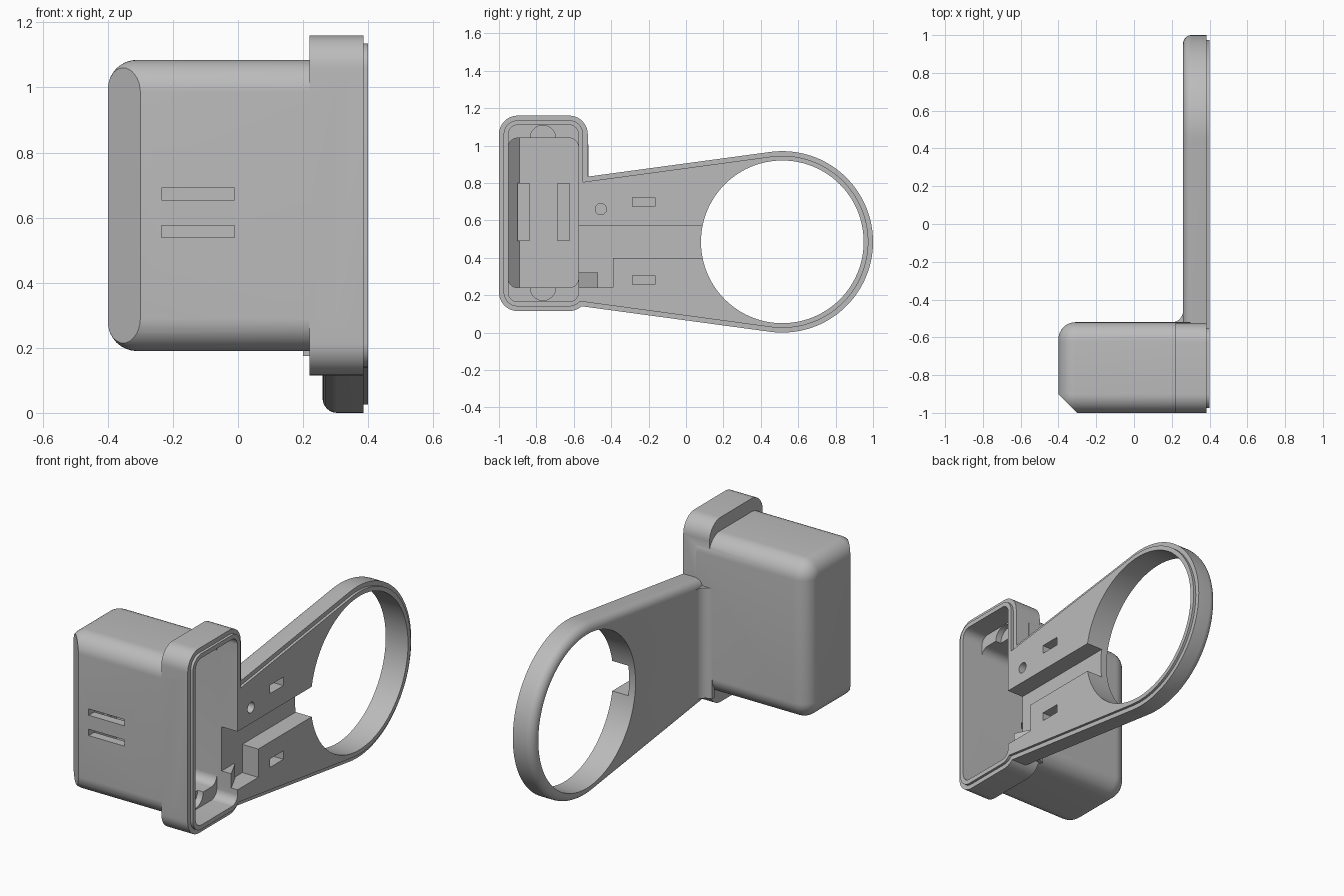
import bpy, bmesh
from math import sin, cos, pi, atan, radians
from mathutils import Vector

cube = bpy.data.objects.get("Cube")
if cube:
    bpy.data.objects.remove(cube, do_unlink=True)

grey = bpy.data.materials.new("light_grey")
grey.use_nodes = True
grey.diffuse_color = (0.5, 0.5, 0.5, 1)
grey.node_tree.nodes["Principled BSDF"].inputs["Base Color"].default_value = (0.5, 0.5, 0.5, 1)


def finish(name, bm):
    bmesh.ops.recalc_face_normals(bm, faces=bm.faces)
    mesh = bpy.data.meshes.new(name)
    bm.to_mesh(mesh)
    bm.free()
    mesh.materials.append(grey)
    ob = bpy.data.objects.new(name, mesh)
    bpy.context.collection.objects.link(ob)
    return ob


def loft(name, outline, layers, cut=None):
    """Stack copies of a y-z outline along x; each layer is (x, inset)."""
    bm = bmesh.new()
    rings = [[bm.verts.new((x, y, z)) for y, z in outline(inset)] for x, inset in layers]
    for a, b in zip(rings, rings[1:]):
        for i in range(len(a)):
            j = (i + 1) % len(a)
            bm.faces.new((a[i], a[j], b[j], b[i]))
    bm.faces.new(rings[0])
    bm.faces.new(rings[-1])
    if cut is not None:  # sloped corner where x + y falls below the limit
        geom = bm.verts[:] + bm.edges[:] + bm.faces[:]
        bmesh.ops.bisect_plane(bm, geom=geom, plane_co=(cut, 0, 0),
                               plane_no=(-1, -1, 0), clear_outer=True)
        bmesh.ops.holes_fill(bm, edges=[e for e in bm.edges if e.is_boundary], sides=0)
    return finish(name, bm)


def rounded(y0, y1, z0, z1, r, n=10):
    def outline(inset):
        rr = max(r - inset, 0.004)
        pts = []
        corners = ((y1, z1, -1, -1), (y0, z1, 1, -1), (y0, z0, 1, 1), (y1, z0, -1, 1))
        for k, (y, z, sy, sz) in enumerate(corners):
            cy, cz = y + sy * (inset + rr), z + sz * (inset + rr)
            for i in range(n + 1):
                a = (k + i / n) * pi / 2
                pts.append((cy + rr * cos(a), cz + rr * sin(a)))
        return pts
    return outline


RING_Y, RING_Z, RING_R = 0.515, 0.485, 0.485
TILT = radians(7.7)


def teardrop(inset, n=72):
    r = RING_R - inset
    sweep = pi / 2 + TILT
    pts = [(RING_Y + r * cos(a), RING_Z + r * sin(a))
           for a in (sweep * (2 * i / n - 1) for i in range(n + 1))]
    y_end = -0.6
    half = r * cos(TILT) - (RING_Y - r * sin(TILT) - y_end) * sin(TILT) / cos(TILT)
    return pts + [(y_end, RING_Z + half), (y_end, RING_Z - half)]


def circle(y, z, r, n=32):
    return lambda inset: [(y + r * cos(2 * pi * i / n), z + r * sin(2 * pi * i / n))
                          for i in range(n)]


def fillet_layers(x, r, n=8):
    return [(x + r * (1 - cos(a)), r * (1 - sin(a)))
            for a in (pi / 2 * i / n for i in range(n + 1))]


def box(name, x0, x1, y0, y1, z0, z1):
    return loft(name, lambda i: [(y0, z0), (y1, z0), (y1, z1), (y0, z1)], [(x0, 0), (x1, 0)])


def prism_z(name, pts, z0, z1):
    bm = bmesh.new()
    face = bm.faces.new([bm.verts.new((x, y, z0)) for x, y in pts])
    ext = bmesh.ops.extrude_face_region(bm, geom=[face])["geom"]
    verts = [v for v in ext if isinstance(v, bmesh.types.BMVert)]
    bmesh.ops.translate(bm, verts=verts, vec=Vector((0, 0, z1 - z0)))
    return finish(name, bm)


def combine(target, other, operation):
    mod = target.modifiers.new(operation.lower(), "BOOLEAN")
    mod.operation, mod.solver, mod.object = operation, "EXACT", other
    bpy.ops.object.select_all(action="DESELECT")
    bpy.context.view_layer.objects.active = target
    target.select_set(True)
    bpy.ops.object.modifier_apply(modifier=mod.name)
    bpy.data.objects.remove(other, do_unlink=True)


# Outer solids: deep housing, opening collar, arm with ring
RIM = [(0.385, 0), (0.385, 0.025), (0.4, 0.025)]
holder = loft("holder", rounded(-1, -0.52, 0.19, 1.085, 0.1),
              fillet_layers(-0.4, 0.09) + [(0.3, 0)], cut=-1.3)
collar = loft("collar", rounded(-1, -0.525, 0.115, 1.16, 0.1), [(0.22, 0)] + RIM)
arm = loft("arm", teardrop, fillet_layers(0.26, 0.045) + RIM)

# Concave fillet where the arm meets the housing
R = 0.06
curve = [(0.26 - R + R * sin(a), -0.52 + R - R * cos(a))
         for a in (pi / 2 * i / 8 for i in range(9))]
web = prism_z("web", curve + [(0.3, -0.46), (0.3, -0.54), (0.2, -0.54)], 0.175, 0.8)
for part in (collar, arm, web):
    combine(holder, part, "UNION")

# Hollows: housing, collar recess, ring hole
cuts = [
    loft("cavity", rounded(-0.95, -0.575, 0.24, 1.04, 0.05), [(-0.36, 0), (0.5, 0)], cut=-1.25),
    loft("recess", rounded(-1, -0.525, 0.115, 1.16, 0.1), [(0.27, 0.05), (0.5, 0.05)]),
    loft("ring_hole", circle(RING_Y, RING_Z, 0.435, 96), [(0, 0), (0.6, 0)]),
    # Cable channel and its wider entry
    box("channel", 0.3, 0.5, -0.6, 0.2, 0.4, 0.57),
    box("channel_entry", 0.3, 0.5, -0.6, -0.39, 0.24, 0.57),
    loft("peg_hole", circle(-0.455, 0.66, 0.03), [(0.32, 0), (0.5, 0)]),
]
# Arm slots, front vents, round pockets on the ledge
for z in (0.28, 0.6975):
    cuts.append(box("arm_slot", 0.32, 0.5, -0.285, -0.165, z - 0.024, z + 0.024))
for z in (0.5575, 0.6725):
    cuts.append(box("vent", -0.235, -0.01, -1.1, -0.9, z - 0.018, z + 0.018))
for z in (0.24, 1.04):
    cuts.append(loft("pocket", circle(-0.765, z, 0.068), [(0.235, 0), (0.5, 0)]))
for cutter in cuts:
    combine(holder, cutter, "DIFFERENCE")

bpy.ops.object.select_all(action="DESELECT")
holder.select_set(True)
bpy.context.view_layer.objects.active = holder
bpy.ops.object.shade_smooth_by_angle(angle=radians(30))

# Support ribs on the housing floor and a ramp in the channel entry
for y in (-0.87, -0.655):
    box("floor_rib", -0.37, -0.335, y - 0.032, y + 0.032, 0.49, 0.8)
prism_z("entry_ramp", [(0.29, -0.575), (0.36, -0.575), (0.31, -0.47), (0.29, -0.47)], 0.235, 0.32)
